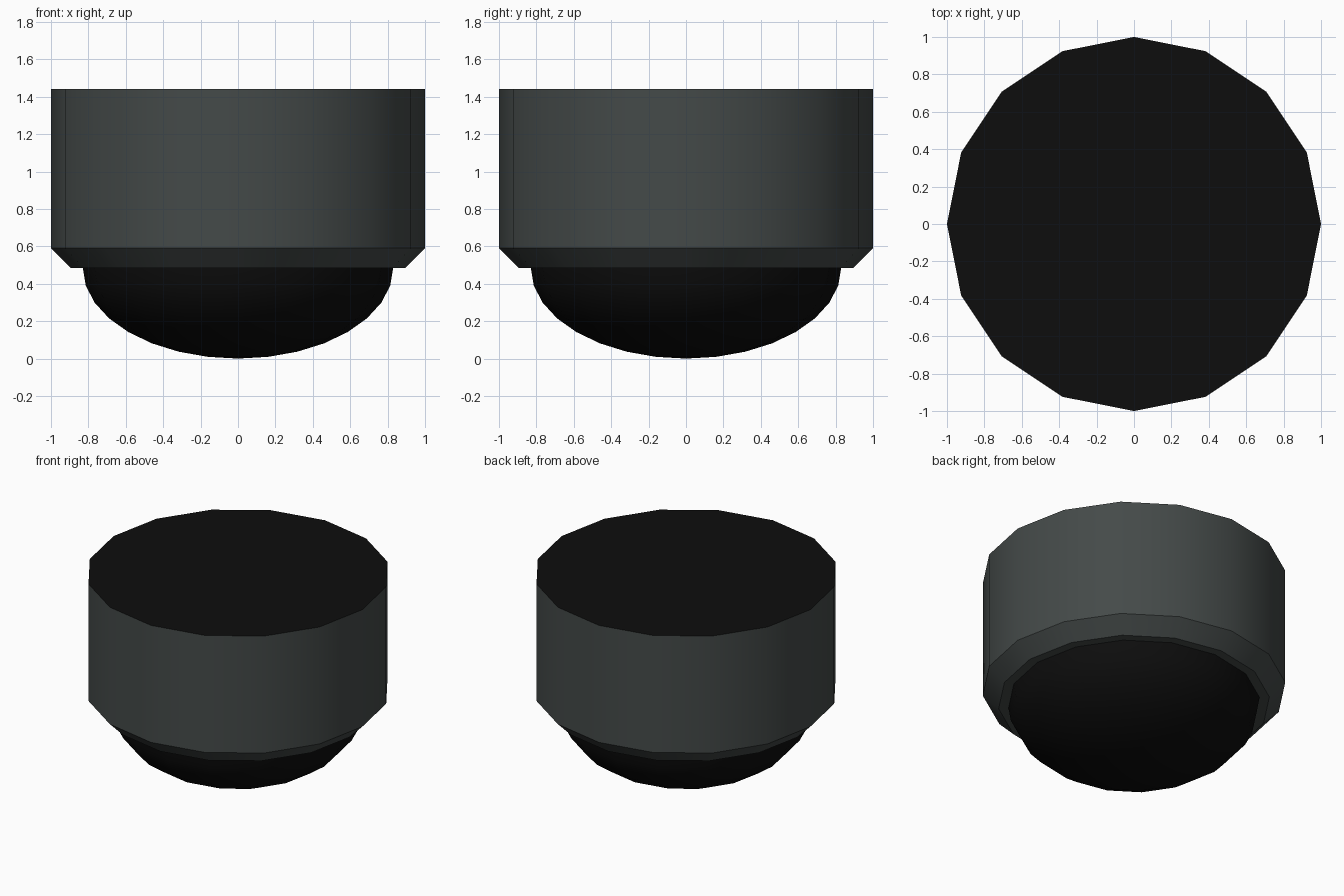
import bpy, bmesh, math

if "Cube" in bpy.data.objects:
    bpy.data.objects.remove(bpy.data.objects["Cube"])

SIDES = 16


def material(name, rgb):
    m = bpy.data.materials.new(name)
    m.diffuse_color = (*rgb, 1)
    m.use_nodes = True
    m.node_tree.nodes["Principled BSDF"].inputs["Base Color"].default_value = m.diffuse_color
    return m


grey = material("dark grey plastic", (0.058, 0.068, 0.066))
black = material("black glass", (0.004, 0.004, 0.004))


def lathe(name, profile, mats):
    """Revolve (radius, z) points, bottom to top, around z; radius 0 makes a pole."""
    bm = bmesh.new()
    rings = []
    for r, z in profile:
        if r < 1e-5:
            rings.append([bm.verts.new((0, 0, z))] * SIDES)
        else:
            angles = [2 * math.pi * i / SIDES for i in range(SIDES)]
            rings.append([bm.verts.new((r * math.cos(a), r * math.sin(a), z)) for a in angles])
    for low, high in zip(rings, rings[1:]):
        for i in range(SIDES):
            j = (i + 1) % SIDES
            bm.faces.new(list(dict.fromkeys((low[i], low[j], high[j], high[i]))))
    if profile[-1][0] > 0:
        bm.faces.new(rings[-1])
    mesh = bpy.data.meshes.new(name)
    bm.to_mesh(mesh)
    bm.free()
    for m in mats:
        mesh.materials.append(m)
    ob = bpy.data.objects.new(name, mesh)
    bpy.context.collection.objects.link(ob)
    bpy.ops.object.select_all(action='DESELECT')
    ob.select_set(True)
    bpy.context.view_layer.objects.active = ob
    bpy.ops.object.shade_smooth_by_angle(angle=math.radians(30))
    return ob


# Housing: underside lip, chamfer, upright wall and black mounting face
housing = lathe("housing", [(0.825, 0.485), (0.895, 0.485), (1, 0.59), (1, 1.44)], [grey, black])
for face in housing.data.polygons:
    if face.normal.z > 0.9:
        face.material_index = 1

# Dome: lower half of a flattened sphere
dome = [(0.83 * math.sin(k * math.pi / 16), 0.485 * (1 - math.cos(k * math.pi / 16))) for k in range(9)]
lathe("dome_cover", dome[:-1] + [(0.83, 0.486)], [black])
